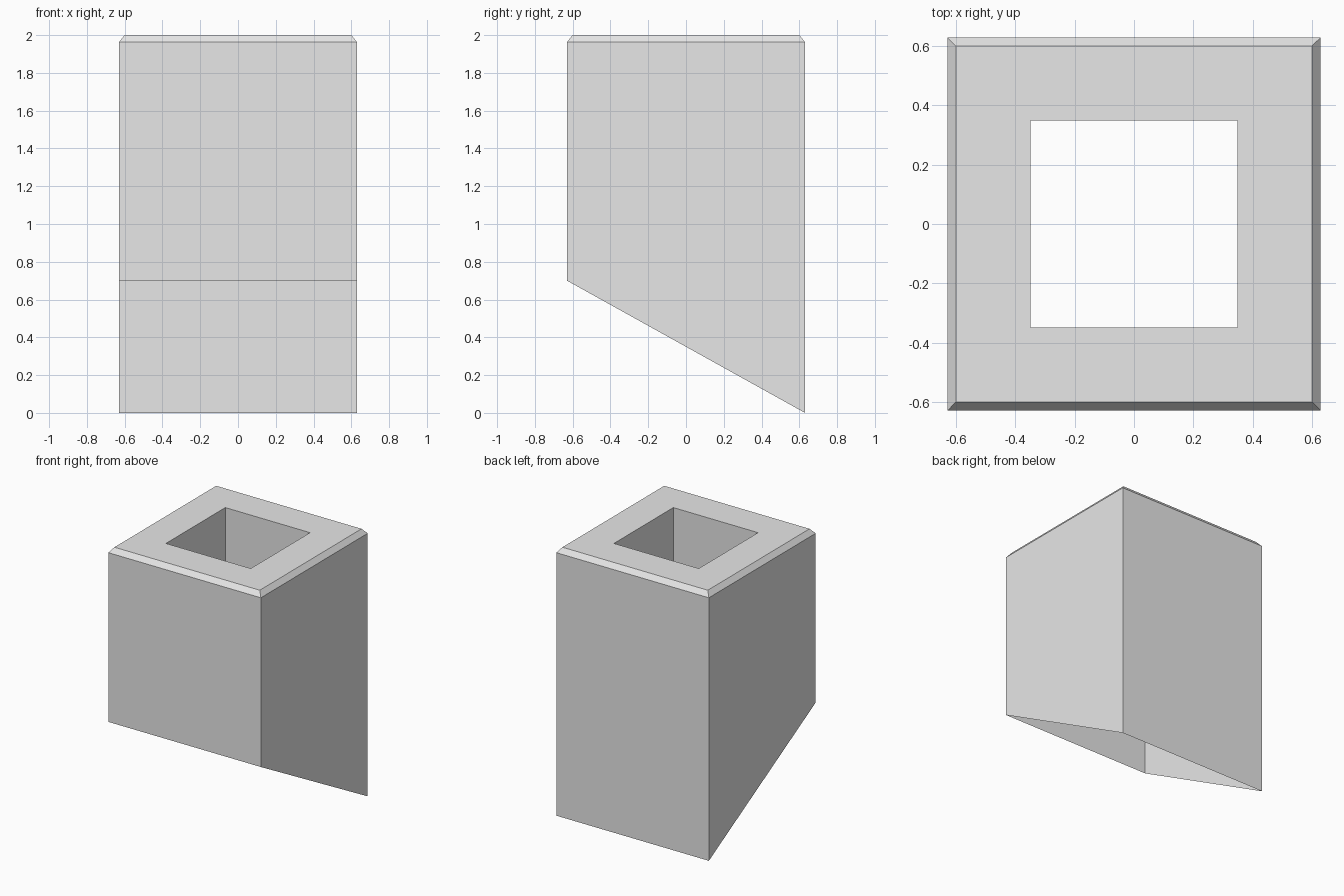
import bpy
import bmesh

# Remove the default object
cube = bpy.data.objects.get("Cube")
if cube:
    bpy.data.objects.remove(cube, do_unlink=True)

# Single masonry colour
GREY = (0.8, 0.8, 0.8, 1.0)
mat = bpy.data.materials.new("light grey")
mat.use_nodes = True
mat.diffuse_color = GREY
mat.node_tree.nodes["Principled BSDF"].inputs["Base Color"].default_value = GREY


def square_ring(bm, half, z_front, z_back):
    """Square loop of vertices, with separate front and back heights."""
    corners = [(-half, -half), (half, -half), (half, half), (-half, half)]
    return [bm.verts.new((x, y, z_front if y < 0 else z_back)) for x, y in corners]


# Open shell: sloped foot, shoulder, chamfered top, flue rim, flue bottom
RINGS = [
    (0.63, 0.70, 0.0),
    (0.63, 1.963, 1.963),
    (0.60, 2.0, 2.0),
    (0.35, 2.0, 2.0),
    (0.35, 1.2, 1.2),
]
bm = bmesh.new()
loops = [square_ring(bm, *ring) for ring in RINGS]
for low, high in zip(loops, loops[1:]):
    for i in range(4):
        j = (i + 1) % 4
        bm.faces.new((low[i], low[j], high[j], high[i]))

mesh = bpy.data.meshes.new("chimney_stack")
bm.to_mesh(mesh)
bm.free()
mesh.materials.append(mat)
chimney = bpy.data.objects.new("chimney_stack", mesh)
bpy.context.collection.objects.link(chimney)
